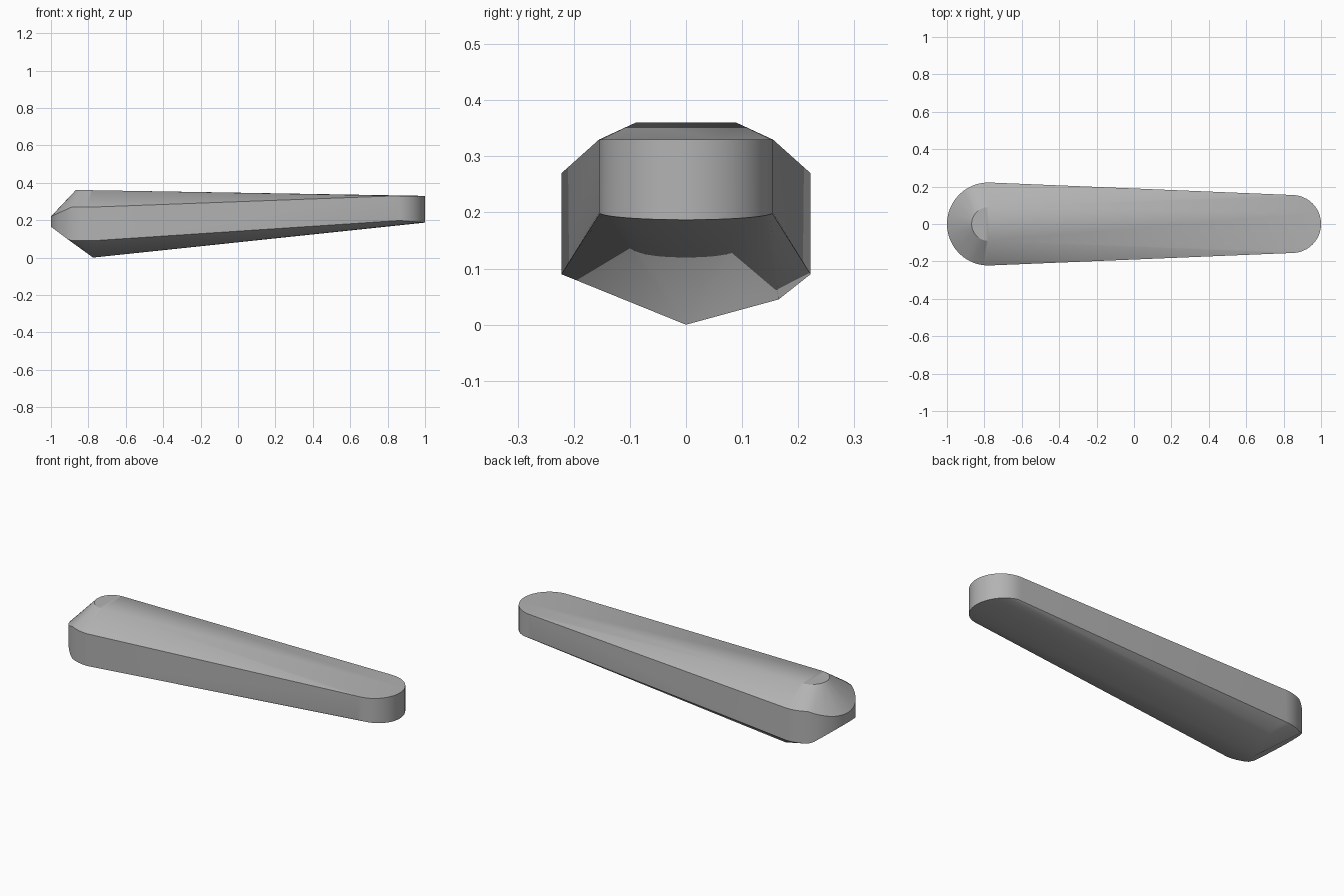
import bpy
import bmesh
import math

cube = bpy.data.objects.get("Cube")
if cube:
    bpy.data.objects.remove(cube)

BROAD_X, BROAD_R = -0.778, 0.222
NARROW_X, NARROW_R = 0.845, 0.155
STEPS = 24


def rounded_end(bm, cx, radius, side, z_of):
    """Half circle of points; z_of gets 0 at the flanks and 1 at the tip."""
    for i in range(STEPS + 1):
        a = math.pi * (i / STEPS - 0.5)
        reach = math.cos(a)
        bm.verts.new((cx + side * radius * reach, radius * math.sin(a), z_of(reach)))


def blend(reach, start, flank, tip):
    return flank + (tip - flank) * max(0, (reach - start) / (1 - start))


bm = bmesh.new()

# Broad end: top plate, shoulder rim and lower rim
rounded_end(bm, BROAD_X, 0.09, -1, lambda r: 0.36)
rounded_end(bm, BROAD_X, BROAD_R, -1, lambda r: blend(r, 0.5, 0.27, 0.22))
rounded_end(bm, BROAD_X, BROAD_R, -1, lambda r: blend(r, 0.55, 0.09, 0.165))

# Narrow end: upper and lower rim
rounded_end(bm, NARROW_X, NARROW_R, 1, lambda r: 0.33)
rounded_end(bm, NARROW_X, NARROW_R, 1, lambda r: blend(r, 0, 0.2, 0.187))

# Keel point and the extra chamfer corner at the back
bm.verts.new((-0.775, 0, 0))
bm.verts.new((-0.73, 0.165, 0.045))

# Skin the profiles
hull = bmesh.ops.convex_hull(bm, input=bm.verts[:])
unused = {v for v in hull["geom_interior"] + hull["geom_unused"]
          if isinstance(v, bmesh.types.BMVert)}
bmesh.ops.delete(bm, geom=list(unused), context='VERTS')
bmesh.ops.dissolve_limit(bm, angle_limit=math.radians(0.5),
                         verts=bm.verts[:], edges=bm.edges[:])
bmesh.ops.recalc_face_normals(bm, faces=bm.faces[:])

mesh = bpy.data.meshes.new("tapered_bar")
bm.to_mesh(mesh)
bm.free()
bar = bpy.data.objects.new("tapered_bar", mesh)
bpy.context.collection.objects.link(bar)

# Plain grey finish
grey = bpy.data.materials.new("plain_grey")
grey.use_nodes = True
colour = (0.45, 0.45, 0.45, 1)
grey.diffuse_color = colour
grey.node_tree.nodes["Principled BSDF"].inputs["Base Color"].default_value = colour
mesh.materials.append(grey)

bpy.ops.object.select_all(action='DESELECT')
bar.select_set(True)
bpy.context.view_layer.objects.active = bar
bpy.ops.object.shade_smooth_by_angle(angle=math.radians(25))
